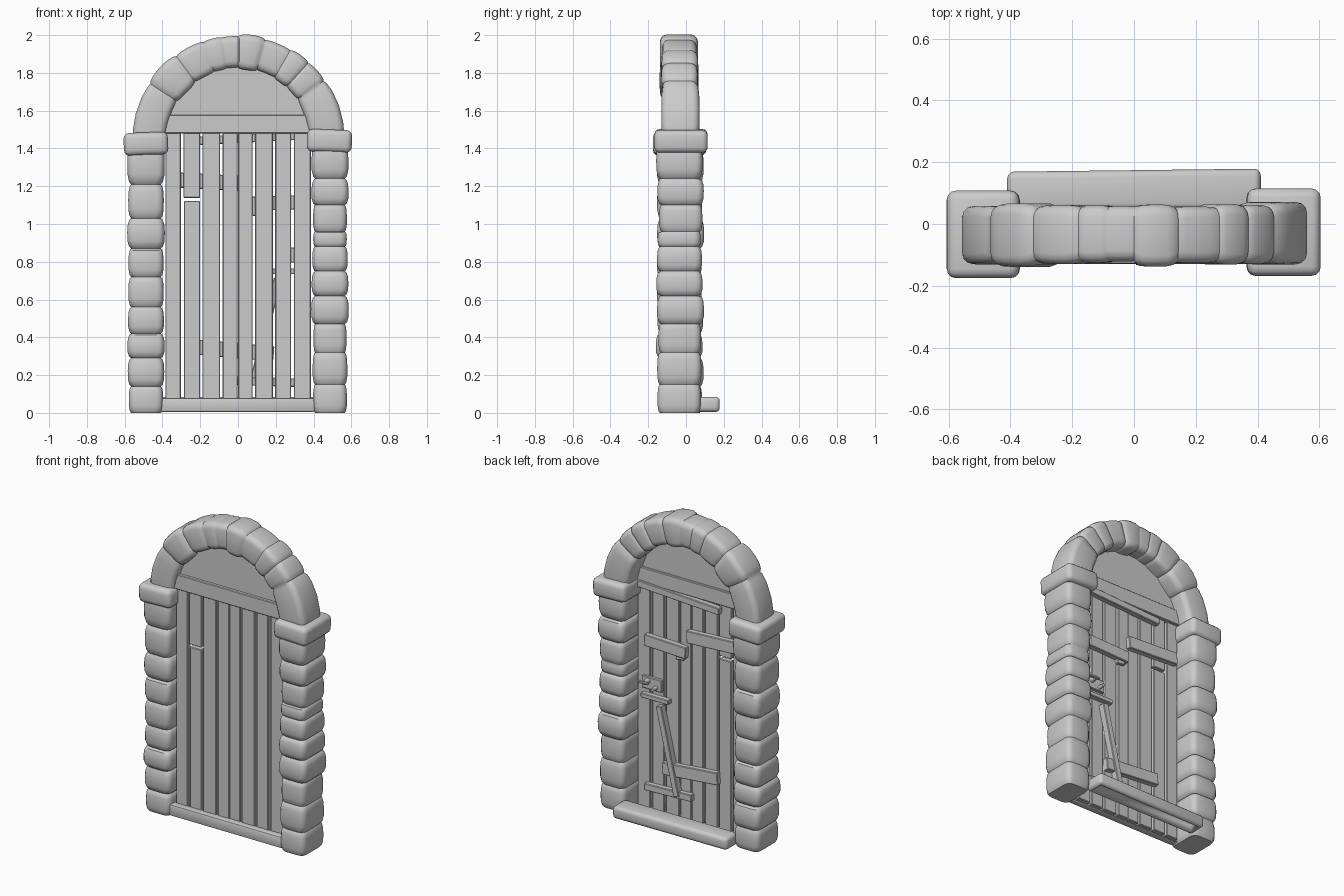
import bpy, bmesh, math, random
from mathutils import Vector, Matrix

random.seed(4)
cube = bpy.data.objects.get("Cube")
if cube:
    bpy.data.objects.remove(cube, do_unlink=True)

stone = bpy.data.materials.new("plain_grey")
stone.use_nodes = True
GREY = (0.6, 0.6, 0.6, 1)
stone.diffuse_color = GREY
stone.node_tree.nodes["Principled BSDF"].inputs["Base Color"].default_value = GREY


def finish(name, bm, smooth=None):
    bmesh.ops.recalc_face_normals(bm, faces=bm.faces)
    mesh = bpy.data.meshes.new(name)
    bm.to_mesh(mesh)
    bm.free()
    mesh.materials.append(stone)
    ob = bpy.data.objects.new(name, mesh)
    bpy.context.collection.objects.link(ob)
    if smooth:
        bpy.ops.object.select_all(action='DESELECT')
        bpy.context.view_layer.objects.active = ob
        ob.select_set(True)
        bpy.ops.object.shade_smooth_by_angle(angle=math.radians(smooth))
    return ob


def box(name, x, y, z, tilt=0, bevel=0.004, segments=1, smooth=None):
    """Bevelled block from (min, max) ranges, tilted in the door plane."""
    bm = bmesh.new()
    size = [r[1] - r[0] for r in (x, y, z)]
    mid = Vector([(r[0] + r[1]) / 2 for r in (x, y, z)])
    bmesh.ops.create_cube(bm, size=1)
    bmesh.ops.scale(bm, vec=size, verts=bm.verts)
    bmesh.ops.bevel(bm, geom=bm.edges[:], offset=bevel, segments=segments,
                    profile=0.5, affect='EDGES')
    bmesh.ops.transform(bm, verts=bm.verts, matrix=Matrix.Translation(mid)
                        @ Matrix.Rotation(math.radians(tilt), 4, 'Y'))
    return finish(name, bm, smooth)


def rounded_rect(w, d, r, steps=3):
    """Points around a rounded rectangle centred on the origin."""
    pts = []
    for k, (sx, sy) in enumerate(((1, 1), (-1, 1), (-1, -1), (1, -1))):
        for i in range(steps + 1):
            a = math.pi / 2 * (k + i / steps)
            pts.append((sx * (w / 2 - r) + r * math.cos(a),
                        sy * (d / 2 - r) + r * math.sin(a)))
    return pts


def stones(name, joints, place, w, d, pinch):
    """Loft bulging stones along a path; place(t) gives origin and side axis."""
    bm = bmesh.new()
    rings = []
    profile = ((0.0, 1), (0.07, 0.45), (0.25, 0.05), (0.55, 0), (0.8, 0.15), (0.94, 0.5))
    for a, b in zip(joints, joints[1:]):
        grow = random.uniform(-0.006, 0.008)
        shift = Vector((0, random.uniform(-0.005, 0.005), 0))
        for f, p in profile:
            rings.append((a + (b - a) * f, 2 * (grow * (1 - p) - pinch * p), shift))
    rings.append((joints[-1], -2 * pinch, Vector()))
    loops = []
    for t, g, shift in rings:
        origin, side = place(t)
        loops.append([bm.verts.new(origin + shift + side * u + Vector((0, v, 0)))
                      for u, v in rounded_rect(w + g, d + g, 0.035)])
    for lo, hi in zip(loops, loops[1:]):
        for i in range(len(lo)):
            j = (i + 1) % len(lo)
            bm.faces.new((lo[i], lo[j], hi[j], hi[i]))
    bm.faces.new(loops[0])
    bm.faces.new(loops[-1])
    return finish(name, bm, 40)


# Stone pillars
left_joints = (0, 0.15, 0.32, 0.47, 0.62, 0.75, 0.88, 0.96, 1.10, 1.24, 1.42)
right_joints = (0, 0.14, 0.29, 0.42, 0.56, 0.72, 0.87, 1.03, 1.21, 1.42)
for name, x, joints in (("left_pillar", 0.487, left_joints),
                        ("right_pillar", -0.487, right_joints)):
    stones(name, joints, lambda t, x=x: (Vector((x, -0.032, t)), Vector((1, 0, 0))),
           0.185, 0.235, 0.014)

# Pillar capitals
box("left_capital", (0.365, 0.603), (-0.168, 0.115), (1.38, 1.5), 2, 0.03, 3, 40)
box("right_capital", (-0.605, -0.37), (-0.175, 0.108), (1.365, 1.485), -2, 0.03, 3, 40)


# Stone arch
def arch_place(deg):
    a = math.radians(deg)
    side = Vector((math.cos(a), 0, math.sin(a)))
    return Vector((0, -0.033, 1.44)) + side * 0.472, side


arch_joints = (0, 35, 48, 60, 75, 90, 99, 109, 126, 147, 180)
stones("arch", arch_joints, arch_place, 0.177, 0.19, 0.007)

# Half-round panel filling the arch
bm = bmesh.new()
outline = [(0.42 * math.cos(math.pi * i / 24), 1.5 + 0.36 * math.sin(math.pi * i / 24))
           for i in range(25)]
face = bm.faces.new([bm.verts.new((x, -0.085, z)) for x, z in outline])
new = bmesh.ops.extrude_face_region(bm, geom=[face])["geom"]
bmesh.ops.translate(bm, vec=(0, 0.035, 0),
                    verts=[v for v in new if isinstance(v, bmesh.types.BMVert)])
finish("arch_panel", bm)

# Lintel and threshold
box("lintel", (-0.41, 0.41), (-0.105, -0.035), (1.48, 1.578))
box("threshold", (-0.41, 0.41), (-0.13, -0.075), (0.005, 0.08), 0, 0.012, 2, 40)

# Door planks; one is snapped in two
edges = ((-0.385, -0.302), (-0.188, -0.095), (-0.082, -0.002), (0, 0.078),
         (0.09, 0.184), (0.196, 0.281), (0.296, 0.386))
for i, x in enumerate(edges):
    j = random.uniform(-0.004, 0.004)
    box(f"plank_{i + 1}", x, (-0.09 + j, -0.055 + j), (0.01, 1.5))
box("broken_plank_lower", (-0.286, -0.201), (-0.088, -0.053), (0.01, 1.122))
box("broken_plank_upper", (-0.289, -0.2), (-0.09, -0.055), (1.138, 1.5))

# Boards nailed across the back: name, x range, centre z, height, tilt
boards = (
    ("top_board", (-0.22, 0.37), 1.455, 0.045, -3),
    ("upper_left_board", (0.02, 0.32), 1.11, 0.075, -2),
    ("upper_right_board", (-0.36, 0.015), 1.225, 0.08, 3),
    ("small_board", (0.145, 0.345), 0.75, 0.03, 0),
    ("low_board", (-0.21, 0.19), 0.33, 0.08, 5),
    ("bottom_board", (-0.02, 0.32), 0.165, 0.045, 2),
)
for name, x, z, h, tilt in boards:
    box(name, x, (-0.06, -0.022), (z - h / 2, z + h / 2), tilt)
box("board_splinter", (0.04, 0.1), (-0.06, -0.035), (1.045, 1.08), 8)
box("diagonal_brace", (0.125, 0.165), (-0.058, -0.012), (0.15, 0.72), 13)

# Lock plate with handle and bolt
box("lock_plate", (0.2, 0.345), (-0.06, -0.035), (0.795, 0.875))
for name, x, z, r in (("handle_knob", 0.3, 0.85, 0.018), ("key_bolt", 0.24, 0.82, 0.013)):
    bm = bmesh.new()
    bmesh.ops.create_cone(bm, cap_ends=True, segments=12, radius1=r, radius2=r * 0.8,
                          depth=0.04, matrix=Matrix.Translation((x, -0.018, z))
                          @ Matrix.Rotation(-math.pi / 2, 4, 'X'))
    finish(name, bm, 40)
box("handle_bar", (0.27, 0.35), (-0.005, 0.01), (0.842, 0.858))

# Back step, a rounded slab hollow underneath
step = box("back_step", (-0.41, 0.41), (0.045, 0.18), (0.005, 0.085), 0, 0.022, 3, 40)
bm = bmesh.new()
bm.from_mesh(step.data)
bm.faces.ensure_lookup_table()
base = min(bm.faces, key=lambda f: f.calc_center_median().z)
bmesh.ops.inset_region(bm, faces=[base], thickness=0.008)
bmesh.ops.translate(bm, vec=(0, 0, 0.04), verts=base.verts)
for v in bm.verts:
    if v.co.y > 0.1:
        v.co.y -= 0.012 * (0.5 - v.co.x)
bm.to_mesh(step.data)
bm.free()
